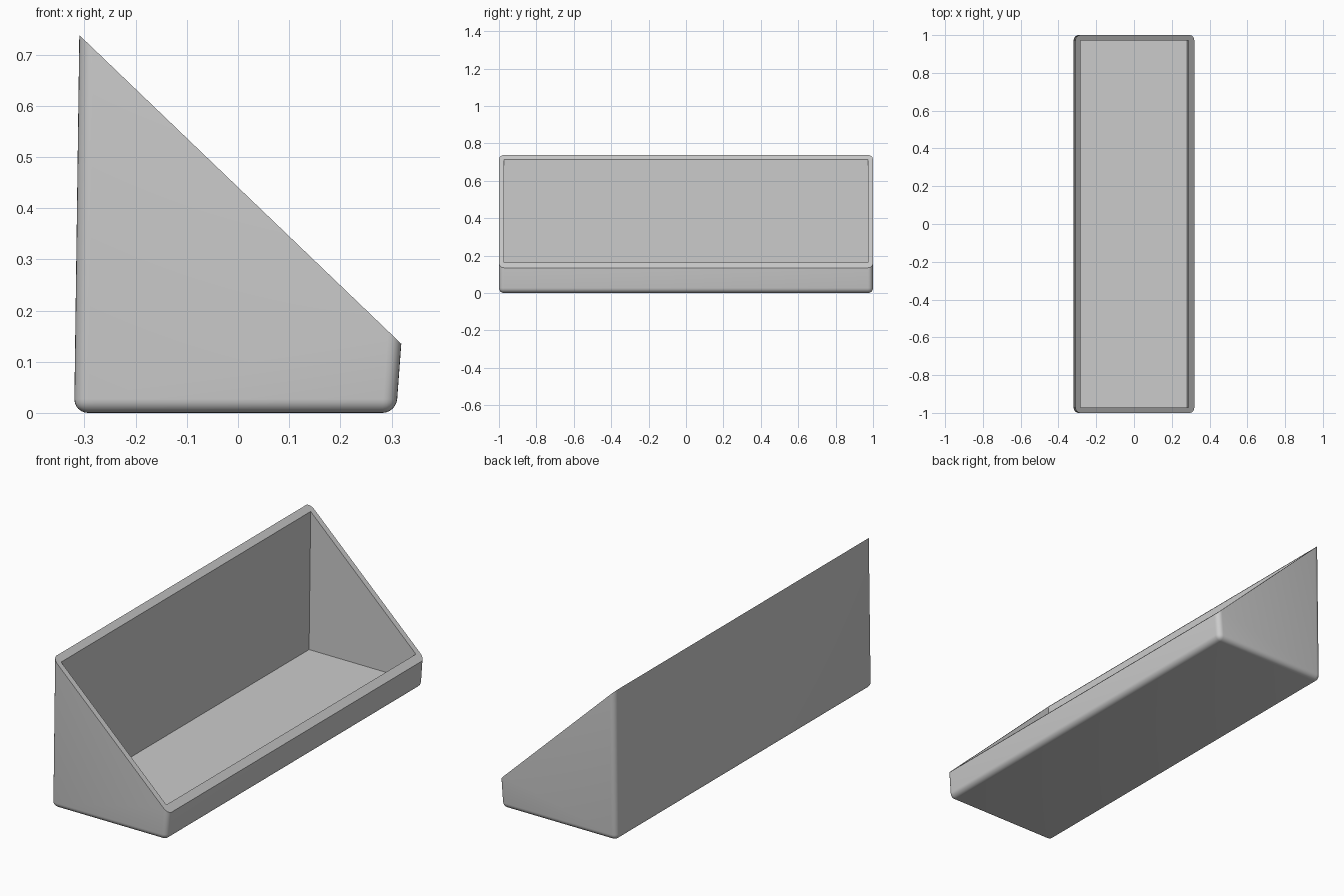
import bpy
import bmesh
import math

cube = bpy.data.objects.get("Cube")
if cube:
    bpy.data.objects.remove(cube, do_unlink=True)

grey = bpy.data.materials.new("plain grey")
grey.use_nodes = True
colour = (0.6, 0.6, 0.6, 1)
grey.diffuse_color = colour
grey.node_tree.nodes["Principled BSDF"].inputs["Base Color"].default_value = colour


def prism(name, profile, half_length, radius=0):
    """Extrude an x-z profile along y; optionally round all edges below the rim."""
    bm = bmesh.new()
    face = bm.faces.new([bm.verts.new((x, -half_length, z)) for x, z in profile])
    new = bmesh.ops.extrude_face_region(bm, geom=[face])["geom"]
    for v in new:
        if isinstance(v, bmesh.types.BMVert):
            v.co.y = half_length
    bmesh.ops.recalc_face_normals(bm, faces=bm.faces)
    if radius:
        bm.normal_update()
        rim = max(bm.faces, key=lambda f: f.normal.z)
        edges = [e for e in bm.edges if e not in rim.edges[:]]
        bmesh.ops.bevel(bm, geom=edges, offset=radius, segments=6,
                        profile=0.5, affect='EDGES', clamp_overlap=True)
    mesh = bpy.data.meshes.new(name)
    bm.to_mesh(mesh)
    bm.free()
    mesh.materials.append(grey)
    obj = bpy.data.objects.new(name, mesh)
    bpy.context.collection.objects.link(obj)
    return obj


# Outer shell with a sloping rim, and the cavity that hollows it
bin_body = prism("slanted_bin", [(-0.32, 0), (0.309, 0), (0.319, 0.135), (-0.31, 0.738)],
                 1.0, 0.027)
cavity = prism("cavity_cutter", [(-0.293, 0.03), (0.281, 0.03), (0.294, 0.23), (-0.283, 0.8)],
               0.972)
cavity.hide_render = True

cut = bin_body.modifiers.new("hollow", 'BOOLEAN')
cut.operation = 'DIFFERENCE'
cut.solver = 'EXACT'
cut.object = cavity

bpy.ops.object.select_all(action='DESELECT')
bin_body.select_set(True)
bpy.context.view_layer.objects.active = bin_body
bpy.ops.object.modifier_apply(modifier=cut.name)
bpy.data.objects.remove(cavity, do_unlink=True)
bpy.ops.object.shade_smooth_by_angle(angle=math.radians(30))
